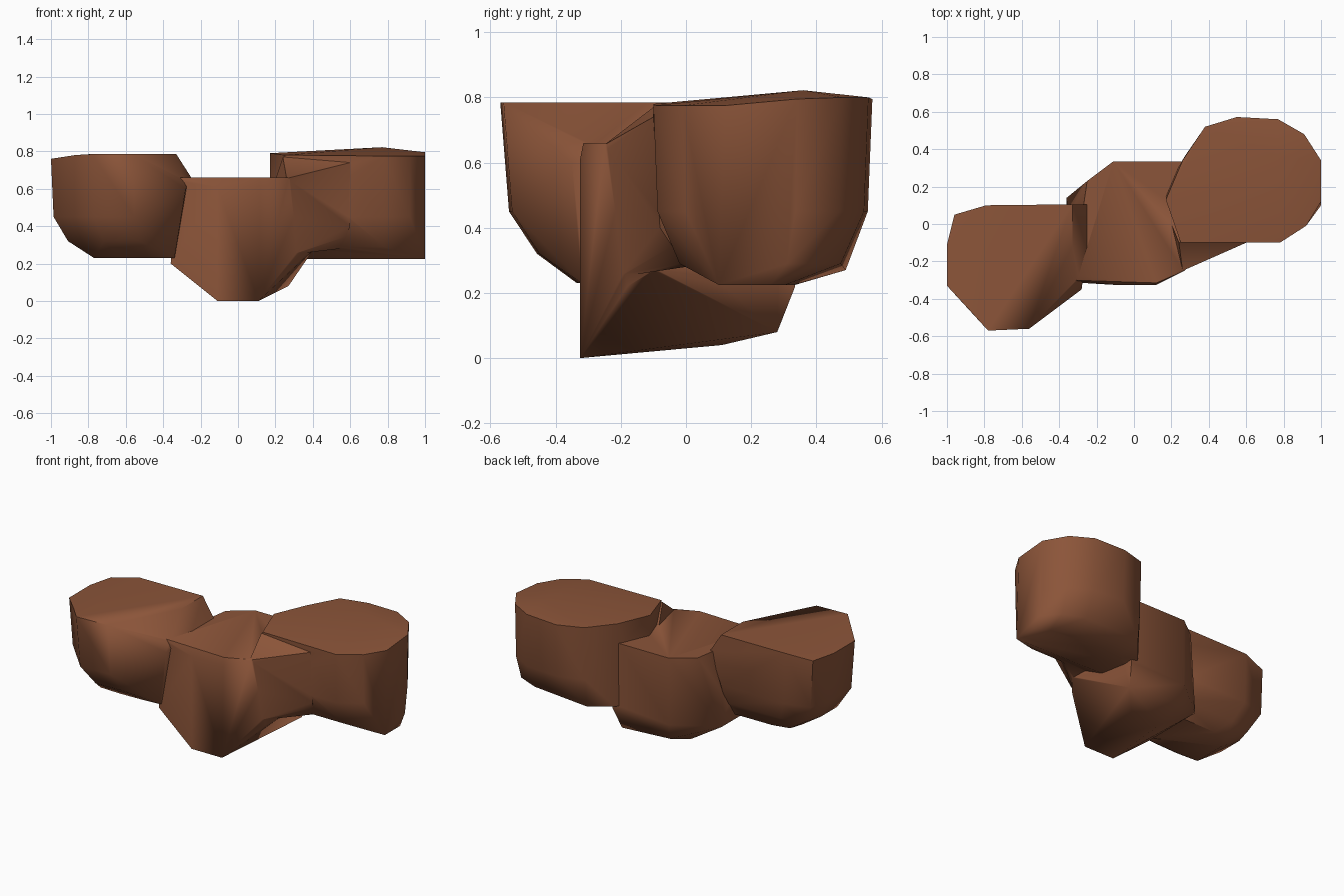
import bpy, bmesh, math

if "Cube" in bpy.data.objects:
    bpy.data.objects.remove(bpy.data.objects["Cube"])

brown = bpy.data.materials.new("earth_brown")
brown.diffuse_color = (0.26, 0.09, 0.041, 1)
brown.use_nodes = True
brown.node_tree.nodes["Principled BSDF"].inputs["Base Color"].default_value = brown.diffuse_color


def rings(outline, anchor, levels):
    """Copies of an outline scaled toward an anchor; levels are (z, sx, sy)."""
    ax, ay = anchor
    return [(ax + (p[0] - ax) * sx, ay + (p[1] - ay) * sy, z)
            for z, sx, sy in levels for p in outline]


def hull(name, points):
    """Solid boulder wrapped around the given points."""
    bm = bmesh.new()
    for p in points:
        bm.verts.new(p)
    res = bmesh.ops.convex_hull(bm, input=bm.verts[:])
    loose = {g for g in res["geom_interior"] + res["geom_unused"]
             if isinstance(g, bmesh.types.BMVert)}
    bmesh.ops.delete(bm, geom=list(loose), context='VERTS')
    bmesh.ops.remove_doubles(bm, verts=bm.verts[:], dist=0.001)
    bmesh.ops.dissolve_limit(bm, angle_limit=0.02, verts=bm.verts[:], edges=bm.edges[:])
    bmesh.ops.recalc_face_normals(bm, faces=bm.faces[:])
    me = bpy.data.meshes.new(name)
    bm.to_mesh(me)
    bm.free()
    me.materials.append(brown)
    ob = bpy.data.objects.new(name, me)
    bpy.context.collection.objects.link(ob)
    return ob


# Middle boulder, lower top, narrow foot at the front
middle = hull("rock_cluster", [
    (-.33, -.30, .66), (-.11, -.29, .655), (.12, -.315, .66), (.27, -.25, .66),
    (.30, .335, .66), (-.11, .335, .66), (-.25, .23, .66),
    (-.11, -.325, .61), (.12, -.325, .61),
    (.40, -.12, .42), (.37, -.13, .55), (.40, -.10, .27), (.33, -.18, .22),
    (.30, .335, .22), (-.11, .335, .22), (-.36, .14, .2), (-.36, -.31, .2),
    (-.11, -.325, 0), (.11, -.325, 0), (-.11, .11, .04), (.11, .11, .04),
    (.27, .28, .08), (-.08, .28, .10)])

# Left boulder, rounded under its outer side, sloping into the middle
left_top = [(-.96, .05, .76), (-.79, .1, .785), (-.33, .105, .785), (-.33, -.12, .785),
            (-.56, -.56, .785), (-.78, -.57, .785), (-.87, -.47, .78),
            (-1, -.33, .76), (-1, -.11, .76)]
shoulder = [(-.25, .105, .66), (-.25, -.12, .66), (-.28, -.35, .6),
            (-.45, -.43, .74), (-.34, -.32, .23), (-.77, -.33, .23)]
left = hull("left_boulder", left_top + shoulder + rings(
    left_top, (-.3, .1), [(.63, .99, .965), (.45, .98, .96)]) + rings(
    left_top, (-.3, -.1), [(.32, .87, .76), (.23, .67, .5)]))

# Right boulder, a U-shaped trough section running along x
right_top = [(.17, .13, .79), (.26, .34, .79), (.38, .52, .8), (.55, .572, .795),
             (.77, .56, .8), (.91, .48, .8), (1, .34, .795), (1, .12, .775),
             (.92, -.01, .775), (.78, -.1, .775), (.25, -.1, .78)]
right = hull("right_boulder", right_top + [
    (.77, .36, .822), (.38, .49, .27), (.27, .36, .25), (1, .1, .225)] + rings(
    right_top, (.6, .22), [(.45, 1, .96), (.29, 1, .75), (.225, 1, .33)]))

# Slope joining the middle and right boulders at the front
bridge = hull("front_slope", [
    (.26, -.25, .655), (.24, -.10, .77), (.60, -.10, .74), (.60, -.08, .40),
    (.38, -.14, .50), (.30, -.20, .25), (.55, .00, .28), (.20, .10, .30), (.20, .0, .65)])

# Fuse the boulders into one rock
bpy.context.view_layer.objects.active = middle
middle.select_set(True)
for other in (left, right, bridge):
    mod = middle.modifiers.new("fuse", 'BOOLEAN')
    mod.operation = 'UNION'
    mod.solver = 'EXACT'
    mod.object = other
    bpy.ops.object.modifier_apply(modifier=mod.name)
    bpy.data.objects.remove(other)
bpy.ops.object.select_all(action='DESELECT')
middle.select_set(True)
bpy.ops.object.shade_smooth_by_angle(angle=math.radians(55))
